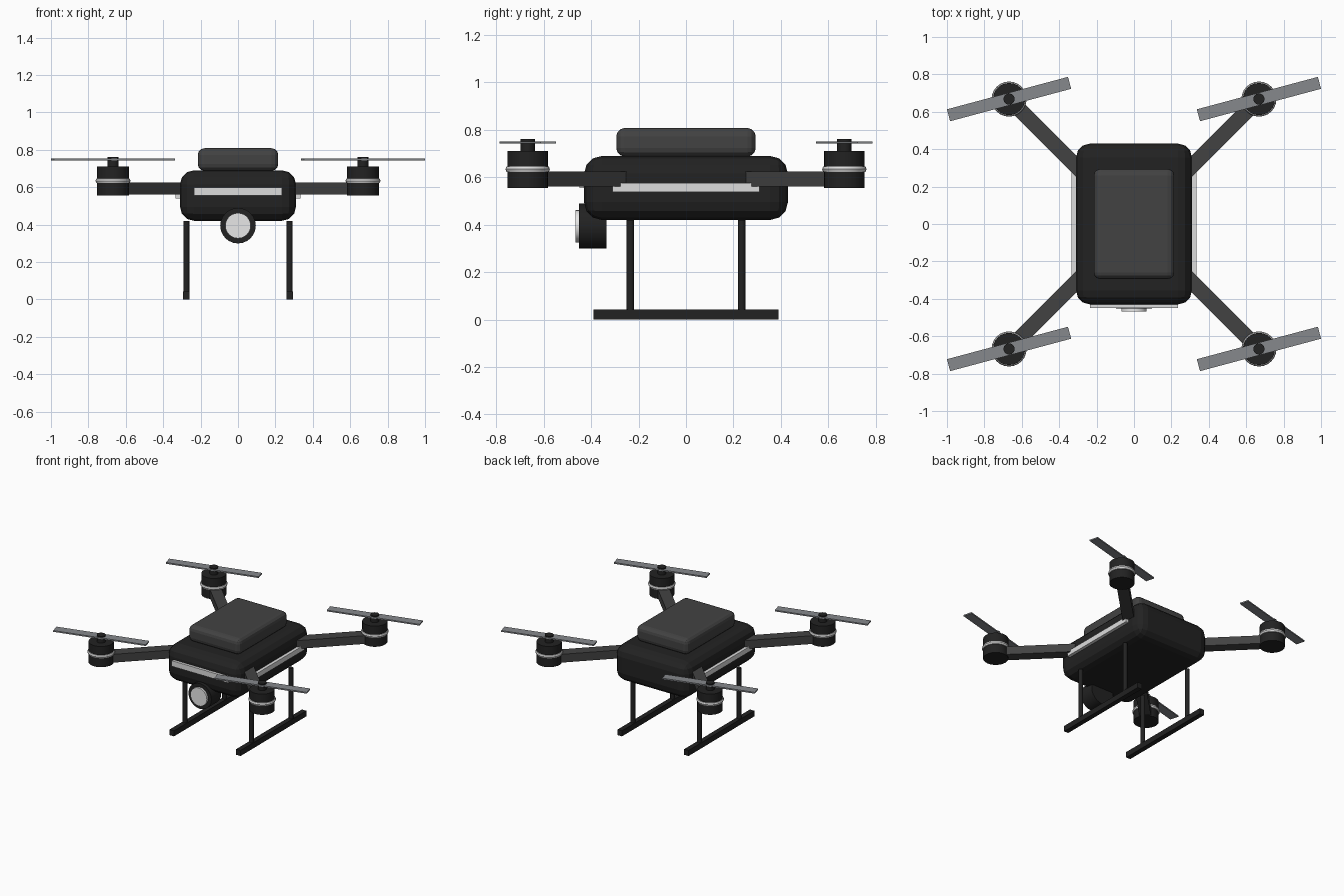
import bpy, math

if "Cube" in bpy.data.objects:
    bpy.data.objects.remove(bpy.data.objects["Cube"])

def mat(name, r, g, b):
    m = bpy.data.materials.new(name)
    m.diffuse_color = (r, g, b, 1)
    m.use_nodes = True
    m.node_tree.nodes["Principled BSDF"].inputs["Base Color"].default_value = m.diffuse_color
    return m

BLACK = mat("black shell", 0.016, 0.016, 0.016)
DARK = mat("dark grey", 0.055, 0.055, 0.055)
BLADE = mat("blade grey", 0.24, 0.25, 0.265)
LIGHT = mat("light strip", 0.72, 0.72, 0.72)
GLASS = mat("lens white", 0.8, 0.8, 0.8)

def finish(name, m, smooth=False):
    o = bpy.context.object
    o.name = name
    o.data.materials.append(m)
    if smooth:
        bpy.ops.object.shade_smooth_by_angle(angle=math.radians(35))
    return o

def box(name, m, loc, size, rot=0, bevel=0):
    bpy.ops.mesh.primitive_cube_add(size=1, location=loc, rotation=(0, 0, rot))
    o = finish(name, m)
    o.scale = size
    bpy.ops.object.transform_apply(location=False, rotation=False, scale=True)
    if bevel:
        b = o.modifiers.new("Bevel", 'BEVEL')
        b.width, b.segments = bevel, 3
    return o

def cyl(name, m, loc, r, depth, sides=24, rot=(0, 0, 0)):
    bpy.ops.mesh.primitive_cylinder_add(vertices=sides, radius=r, depth=depth,
                                        location=loc, rotation=rot, end_fill_type='TRIFAN')
    return finish(name, m, True)

# Body and battery
box("body", BLACK, (0, 0, 0.555), (0.62, 0.86, 0.27), bevel=0.075)
box("battery", DARK, (0, 0, 0.748), (0.43, 0.588, 0.12), bevel=0.035)

# Light strips
box("front_strip", LIGHT, (0, -0.435, 0.576), (0.47, 0.03, 0.042))
for s in (-1, 1):
    box("side_strip", LIGHT, (s * 0.318, 0, 0.558), (0.03, 0.62, 0.038))

# Camera
along_y = (math.pi / 2, 0, 0)
cyl("camera_housing", BLACK, (0, -0.393, 0.394), 0.095, 0.117, 24, along_y)
cyl("camera_lens", GLASS, (0, -0.44, 0.394), 0.068, 0.054, 24, along_y)
bpy.ops.object.shade_smooth()

# Arms, motors and propellers
P = 0.668
for sx in (-1, 1):
    for sy in (-1, 1):
        x, y = sx * P, sy * P
        angle = math.atan2(sy, sx)
        box("arm", DARK, (x * 0.65, y * 0.65, 0.593), (0.66, 0.08, 0.062), angle)
        cyl("motor", BLACK, (x, y, 0.633), 0.086, 0.155)
        bpy.ops.mesh.primitive_torus_add(location=(x, y, 0.634), major_radius=0.079,
                                         minor_radius=0.015, major_segments=24, minor_segments=8)
        finish("motor_ring", LIGHT, True)
        cyl("hub", BLACK, (x, y, 0.735), 0.03, 0.052, 16)
        box("propeller", BLADE, (x, y, 0.747), (0.67, 0.066, 0.01), math.radians(15))

# Landing gear
for s in (-1, 1):
    box("skid", BLACK, (s * 0.276, 0, 0.021), (0.036, 0.78, 0.042))
    for y in (-0.235, 0.235):
        cyl("leg", BLACK, (s * 0.276, y, 0.225), 0.016, 0.39, 12)
